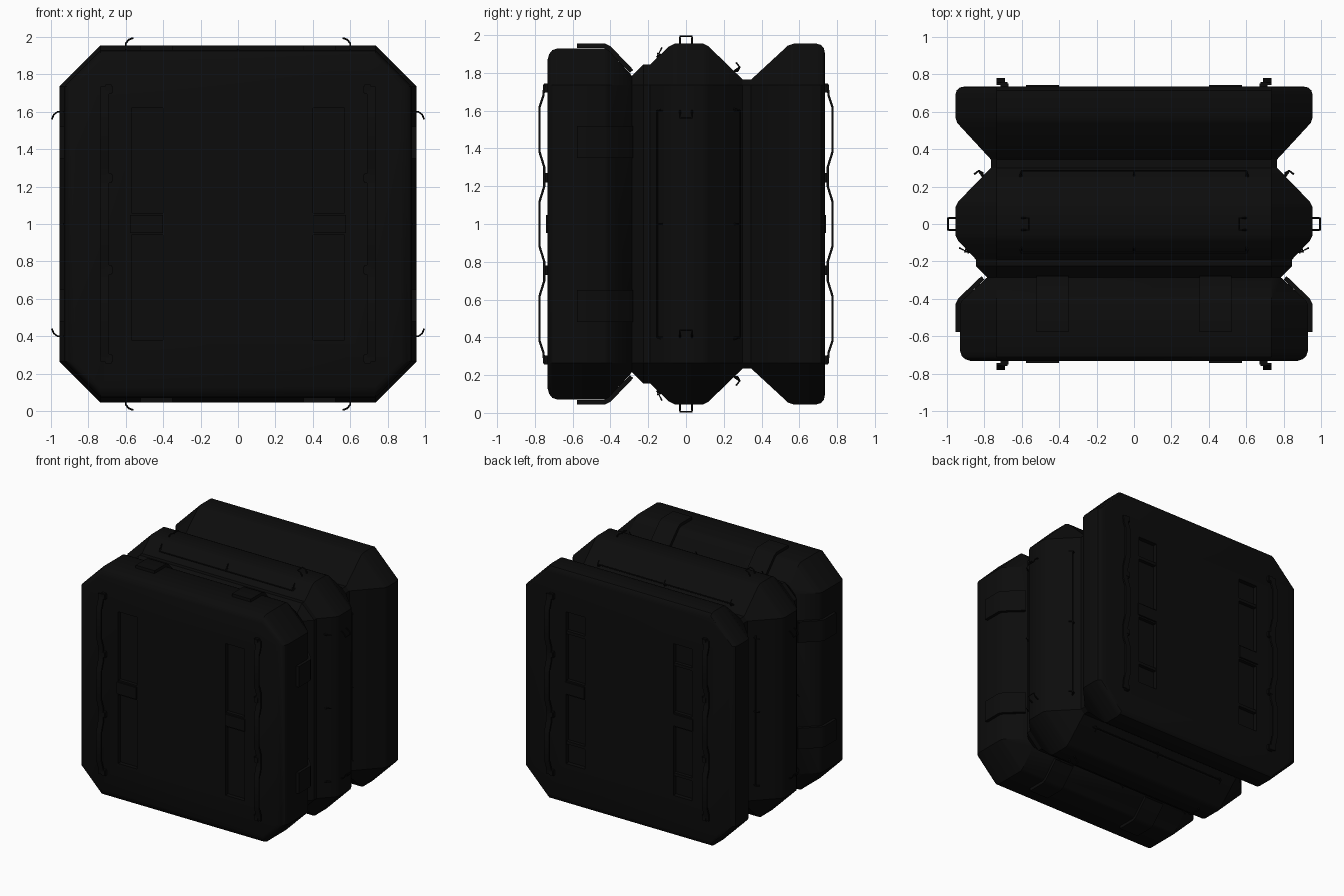
import bpy, bmesh, math
from mathutils import Matrix, Vector

cube = bpy.data.objects.get("Cube")
if cube:
    bpy.data.objects.remove(cube, do_unlink=True)

black = bpy.data.materials.new("matte_black")
black.use_nodes = True
colour = (0.0036, 0.0036, 0.0036, 1)
black.diffuse_color = colour
bsdf = black.node_tree.nodes["Principled BSDF"]
bsdf.inputs["Base Color"].default_value = colour
bsdf.inputs["Roughness"].default_value = 0.7

CENTRE = Vector((0, 0, 1))
CORNER = 0.735


def turn(k):
    """Quarter turns about the depth axis."""
    return Matrix.Rotation(k * math.pi / 2, 3, 'Y')


def activate(obj):
    bpy.ops.object.select_all(action='DESELECT')
    obj.select_set(True)
    bpy.context.view_layer.objects.active = obj


def finish(obj):
    obj.data.materials.clear()
    obj.data.materials.append(black)
    activate(obj)
    bpy.ops.object.shade_smooth_by_angle(angle=math.radians(30))
    return obj


def from_bmesh(name, bm):
    bmesh.ops.recalc_face_normals(bm, faces=bm.faces)
    mesh = bpy.data.meshes.new(name)
    bm.to_mesh(mesh)
    bm.free()
    obj = bpy.data.objects.new(name, mesh)
    bpy.context.collection.objects.link(obj)
    obj.location = CENTRE
    return obj


def loft(name, profile):
    """Octagonal body whose half size follows (depth, radius) pairs."""
    bm = bmesh.new()
    rings = []
    for y, r in profile:
        ring = []
        for k in range(4):
            for p in ((-CORNER, y, r), (CORNER, y, r)):
                ring.append(bm.verts.new(turn(k) @ Vector(p)))
        rings.append(ring)
    for a, b in zip(rings, rings[1:]):
        for i in range(8):
            j = (i + 1) % 8
            bm.faces.new((a[i], a[j], b[j], b[i]))
    bm.faces.new(rings[0])
    bm.faces.new(rings[-1])
    return from_bmesh(name, bm)


def box(name, lo, hi, bevel=0):
    bm = bmesh.new()
    lo, hi = Vector(lo), Vector(hi)
    size = hi - lo
    bmesh.ops.create_cube(bm, size=1)
    bmesh.ops.scale(bm, vec=[abs(c) for c in size], verts=bm.verts)
    bmesh.ops.translate(bm, vec=(lo + hi) / 2, verts=bm.verts)
    if bevel:
        bmesh.ops.bevel(bm, geom=bm.edges[:], offset=bevel, segments=2, affect='EDGES')
    return from_bmesh(name, bm)


def ribbon(name, path, x0, x1, thick, rot=Matrix.Identity(3)):
    """Flat strip swept through (depth, height) points."""
    bm = bmesh.new()
    rows = [[bm.verts.new(rot @ Vector((x, y, z))) for x in (x0, x1)] for y, z in path]
    for a, b in zip(rows, rows[1:]):
        bm.faces.new((a[0], a[1], b[1], b[0]))
    obj = from_bmesh(name, bm)
    mod = obj.modifiers.new("thickness", 'SOLIDIFY')
    mod.thickness, mod.offset = thick, 0
    activate(obj)
    bpy.ops.object.modifier_apply(modifier=mod.name)
    return finish(obj)


def wire(name, points, radius, rot):
    curve = bpy.data.curves.new(name, 'CURVE')
    curve.dimensions = '3D'
    curve.bevel_depth, curve.bevel_resolution = radius, 1
    curve.use_fill_caps = True
    spline = curve.splines.new('POLY')
    spline.points.add(len(points) - 1)
    for sp, p in zip(spline.points, points):
        sp.co = (*(rot @ Vector(p)), 1)
    obj = bpy.data.objects.new(name, curve)
    bpy.context.collection.objects.link(obj)
    obj.location = CENTRE
    activate(obj)
    bpy.ops.object.convert(target='MESH')
    return finish(bpy.context.object)


# Three body sections
front = loft("front_shell", [(-0.733, 0.87), (-0.724, 0.9), (-0.708, 0.92), (-0.68, 0.93),
                             (-0.43, 0.93), (-0.41, 0.92), (-0.29, 0.79), (-0.28, 0.77)])
middle = loft("middle_shell", [(-0.3, 0.77), (-0.225, 0.845), (-0.19, 0.845), (-0.09, 0.94),
                               (-0.06, 0.955), (0.09, 0.955), (0.12, 0.94), (0.3, 0.765),
                               (0.35, 0.765)])
back = loft("back_shell", [(0.33, 0.765), (0.345, 0.765), (0.54, 0.945), (0.57, 0.955), (0.69, 0.955),
                           (0.715, 0.948), (0.73, 0.93), (0.735, 0.905)])

# Recessed channels with a cross bar on the front and back
for shell, s, label in ((front, -1, "front"), (back, 1, "back")):
    for side in (-1, 1):
        cutter = box("channel_cutter", (side * 0.4, s * 0.7, -0.62), (side * 0.57, s * 0.8, 0.62))
        cutter.hide_render = True
        mod = shell.modifiers.new("channel", 'BOOLEAN')
        mod.operation, mod.solver, mod.object = 'DIFFERENCE', 'EXACT', cutter
        activate(shell)
        bpy.ops.object.modifier_apply(modifier=mod.name)
        bpy.data.objects.remove(cutter, do_unlink=True)
        finish(box(label + "_channel_bar", (side * 0.39, s * 0.69, -0.06),
                   (side * 0.59, s * 0.742, 0.06), 0.012))
        if s > 0:
            for z in (-0.45, 0.45):
                finish(box("back_channel_rib", (side * 0.4, s * 0.69, z - 0.012),
                           (side * 0.57, s * 0.728, z + 0.012)))
for shell in (front, middle, back):
    finish(shell)

# Wavy grab strips near the front and back edges, with fixing pins
half = [(0.75, 0.0), (0.775, 0.0)]
wave = [(0.775, 0.0), (0.775, 0.12), (0.75, 0.2), (0.75, 0.3), (0.775, 0.38),
        (0.775, 0.62), (0.755, 0.68), (0.75, 0.735)]
wave = [(y, -z) for y, z in reversed(wave[1:])] + wave[1:]
for s in (-1, 1):
    label = "front" if s < 0 else "back"
    for side in (-1, 1):
        ribbon(label + "_grab_strip", [(s * y, z) for y, z in wave],
               side * 0.69, side * 0.735, 0.012)
        for z in (-0.72, -0.245, 0.245, 0.72):
            finish(box(label + "_strip_mount", (side * 0.67, s * 0.72, z - 0.025),
                       (side * 0.715, s * 0.758, z + 0.025), 0.006))

# Details repeated on all four sides
for k in range(4):
    rot = turn(k)
    for side in (-1, 1):
        # Raised straps wrapping the front section
        ribbon("strap", [(-0.578, 0.943), (-0.43, 0.943), (-0.405, 0.93), (-0.288, 0.808)],
               side * 0.35, side * 0.52, 0.024, rot)
        # Small wire loops leaning inward
        lean = [(0.6, 0.945), (0.6, 0.965), (0.585, 0.985), (0.562, 0.994)]
        loop = [(side * x, -0.032, r) for x, r in lean]
        loop += [(x, -y, r) for x, y, r in reversed(loop)]
        wire("lashing_loop", loop, 0.005, rot)
    # Long rails along both slopes of the middle section
    for label, hook in (("rear", [(0.25, 0.805), (0.275, 0.81), (0.285, 0.83), (0.265, 0.855)]),
                        ("fore", [(-0.13, 0.895), (-0.15, 0.905), (-0.153, 0.885), (-0.127, 0.935)])):
        y, r = hook[2]
        foot_y, foot_r = hook[0]
        wire(label + "_rail", [(-0.61, foot_y, foot_r), (-0.6, y, r), (0.6, y, r),
                               (0.61, foot_y, foot_r)], 0.006, rot)
        for x in (-0.6, 0, 0.6):
            wire(label + "_rail_hook", [(x, a, b) for a, b in hook], 0.005, rot)
